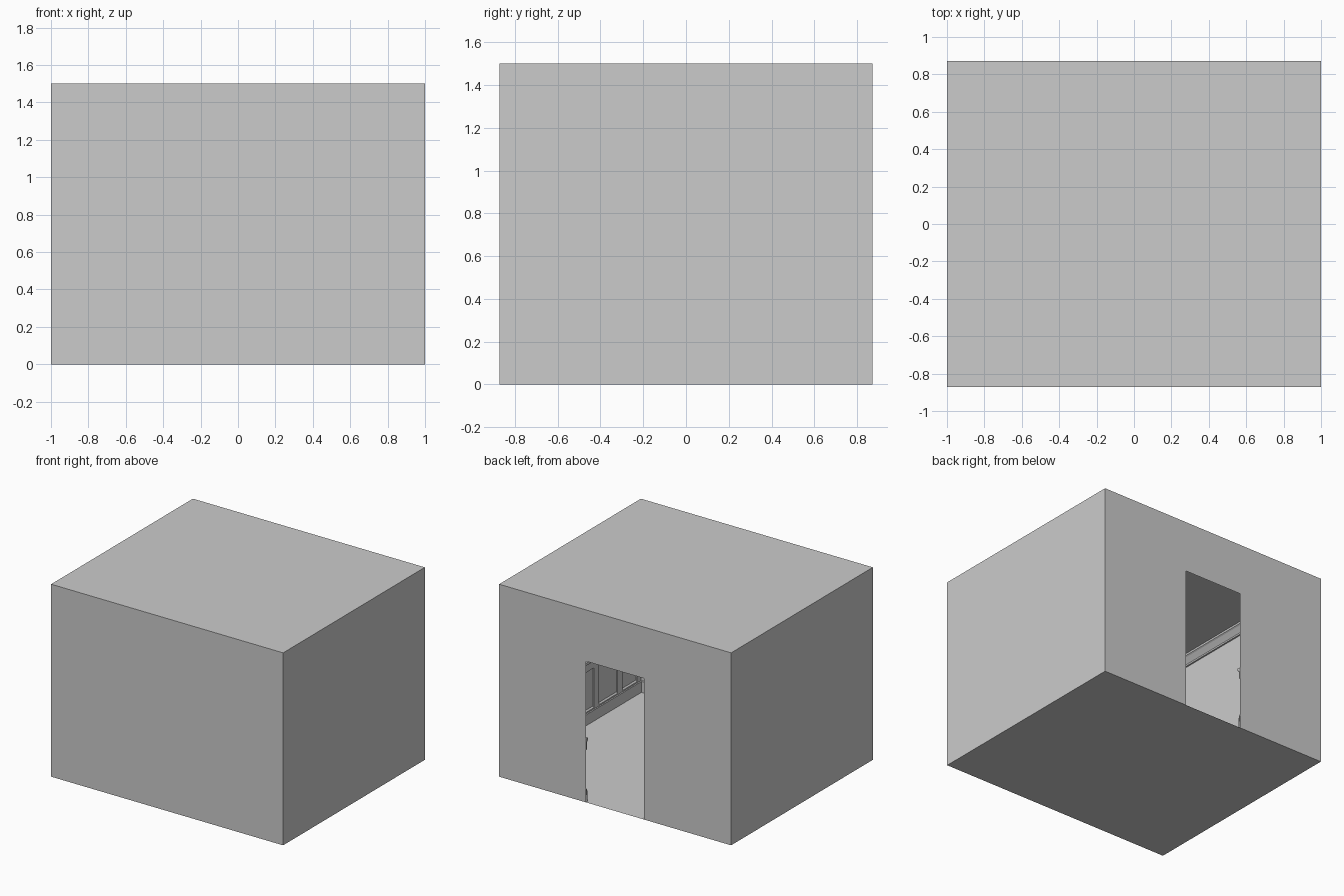
import bpy, bmesh
from mathutils import Vector

if "Cube" in bpy.data.objects:
    bpy.data.objects.remove(bpy.data.objects["Cube"])

W, D, H = 1.0, 0.8725, 1.5      # half width, half depth, height
DOOR_W, DOOR_H = 0.25, 1.10     # half width and height of the doorway


def make(name, verts, faces):
    bm = bmesh.new()
    vs = [bm.verts.new(v) for v in verts]
    for f in faces:
        bm.faces.new([vs[i] for i in f])
    me = bpy.data.meshes.new(name)
    bm.to_mesh(me)
    bm.free()
    ob = bpy.data.objects.new(name, me)
    bpy.context.collection.objects.link(ob)
    return ob


def ring(d, gap):
    """Room outline moved inward by d, optionally broken at the doorway."""
    x, y = W - d, D - d
    pts = [(x, y), (x, -y), (-x, -y), (-x, y)]
    return [(DOOR_W, y)] + pts + [(-DOOR_W, y)] if gap else pts


def trim(name, profile, gap=True):
    """Mitred moulding; profile points are (distance from wall, height)."""
    verts, faces = [], []
    for d, z in profile:
        verts += [(x, y, z) for x, y in ring(d, gap)]
    n = 6 if gap else 4
    for p in range(len(profile) - 1):
        for i in range(n - 1 if gap else n):
            j = (i + 1) % n
            faces.append([p*n + i, p*n + j, (p+1)*n + j, (p+1)*n + i])
    if gap:  # close the cut ends at the doorway
        faces.append([p*n for p in range(len(profile))][::-1])
        faces.append([p*n + n - 1 for p in range(len(profile))])
    return make(name, verts, faces)


def box(name, lo, hi):
    verts = [(x, y, z) for x in (lo[0], hi[0]) for y in (lo[1], hi[1]) for z in (lo[2], hi[2])]
    return make(name, verts, [(0, 1, 3, 2), (4, 6, 7, 5), (0, 4, 5, 1),
                              (2, 3, 7, 6), (0, 2, 6, 4), (1, 5, 7, 3)])


# Thin room shell: floor, ceiling and plain walls
for name, z in (("floor", 0), ("ceiling", H)):
    order = (0, 1, 2, 3) if z else (3, 2, 1, 0)
    make(name, [(-W, -D, z), (W, -D, z), (W, D, z), (-W, D, z)], [order])
make("front_wall", [(-W, -D, 0), (W, -D, 0), (W, -D, H), (-W, -D, H)], [(0, 1, 2, 3)])
make("right_wall", [(W, -D, 0), (W, D, 0), (W, D, H), (W, -D, H)], [(0, 1, 2, 3)])
make("left_wall", [(-W, D, 0), (-W, -D, 0), (-W, -D, H), (-W, D, H)], [(0, 1, 2, 3)])

# Back wall with the doorway cut to the floor
outline = [(W, 0), (DOOR_W, 0), (DOOR_W, DOOR_H), (-DOOR_W, DOOR_H),
           (-DOOR_W, 0), (-W, 0), (-W, H), (W, H)]
make("back_wall", [(x, D, z) for x, z in outline], [tuple(range(8))])

# Mouldings running round the room
trim("baseboard", [(0.015, 0), (0.015, 0.085), (0.01, 0.09), (0.01, 0.10), (0, 0.11)])
trim("panel_top_rail", [(0, 0.41), (0.01, 0.41), (0.01, 0.47),
                        (0.025, 0.475), (0.025, 0.495), (0, 0.495)])
trim("crown_moulding", [(0, 1.43), (0.012, 1.43), (0.012, 1.442), (0.022, 1.455),
                        (0.04, 1.478), (0.05, 1.485), (0.05, H)], gap=False)

# Panel stiles on the side walls, and on the front and back walls
S, T0, T1 = 0.03, 0.001, 0.01
for y in (-0.84, -0.6, -0.31, 0, 0.31, 0.6, 0.84):
    for s in (-1, 1):
        xs = sorted((s*(W - T0), s*(W - T1)))
        box("side_panel_stile", (xs[0], y - S, 0.10), (xs[1], y + S, 0.41))
for x in (-0.96, -0.62, -0.29, 0, 0.29, 0.62, 0.96):
    box("front_panel_stile", (x - S, -D + T0, 0.10), (x + S, -D + T1, 0.41))
    if abs(x) > DOOR_W:
        box("back_panel_stile", (x - S, D - T1, 0.10), (x + S, D - T0, 0.41))
